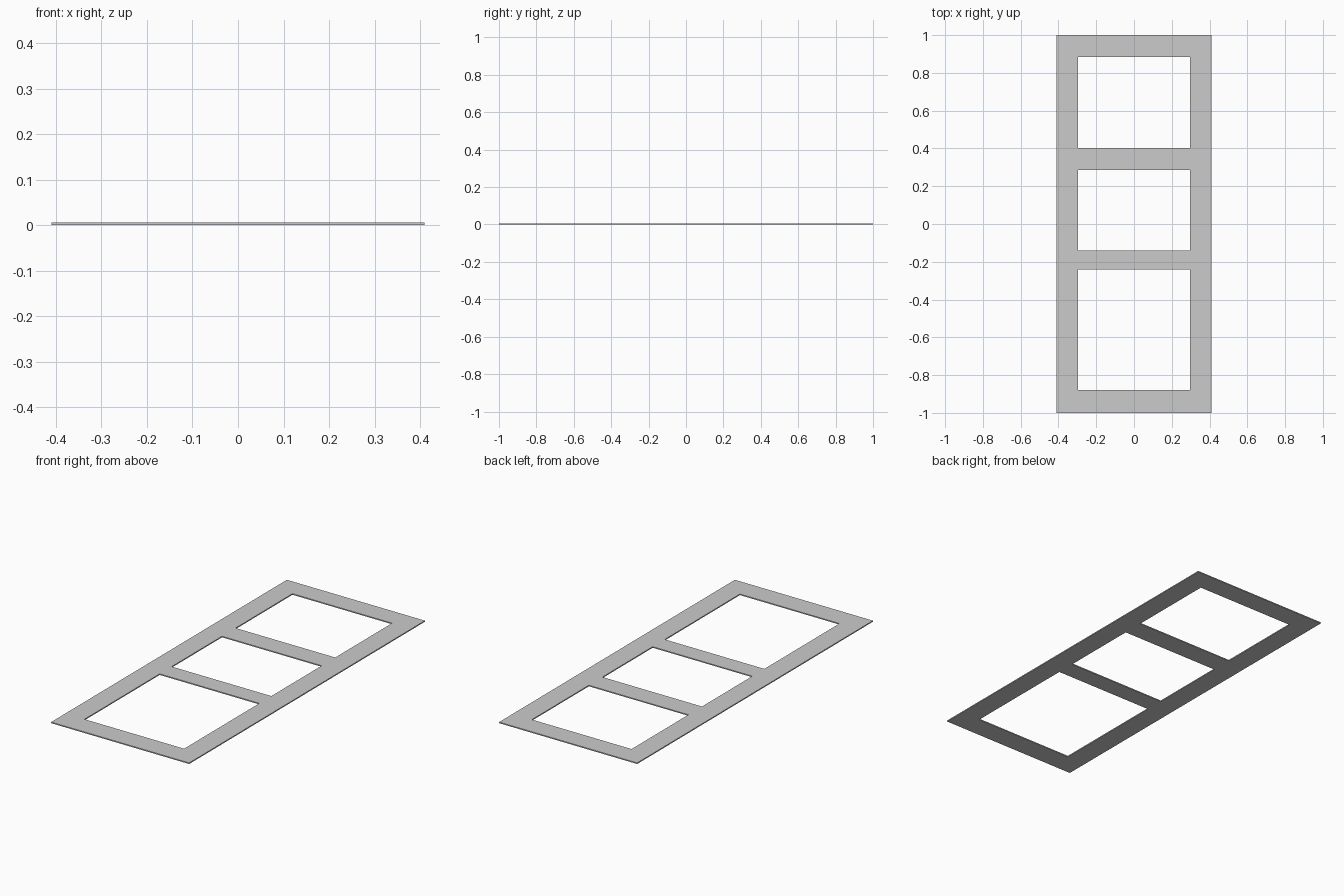
import bpy, bmesh

if "Cube" in bpy.data.objects:
    bpy.data.objects.remove(bpy.data.objects["Cube"])

THICK = 0.006
XS = [-0.41, -0.296, 0.296, 0.41]
YS = [-1.0, -0.88, -0.242, -0.14, 0.287, 0.402, 0.885, 1.0]

# Flat frame on a grid, leaving three window cells open
bm = bmesh.new()
grid = [[bm.verts.new((x, y, 0)) for x in XS] for y in YS]
for j in range(len(YS) - 1):
    for i in range(len(XS) - 1):
        if i == 1 and j % 2 == 1:
            continue
        bm.faces.new((grid[j][i], grid[j][i + 1], grid[j + 1][i + 1], grid[j + 1][i]))

# Extrude to a thin closed plate
ext = bmesh.ops.extrude_face_region(bm, geom=bm.faces[:], use_keep_orig=True)
top = [g for g in ext["geom"] if isinstance(g, bmesh.types.BMVert)]
bmesh.ops.translate(bm, verts=top, vec=(0, 0, THICK))
bmesh.ops.recalc_face_normals(bm, faces=bm.faces[:])

mesh = bpy.data.meshes.new("window_frame")
bm.to_mesh(mesh)
bm.free()
bpy.context.collection.objects.link(bpy.data.objects.new("window_frame", mesh))
